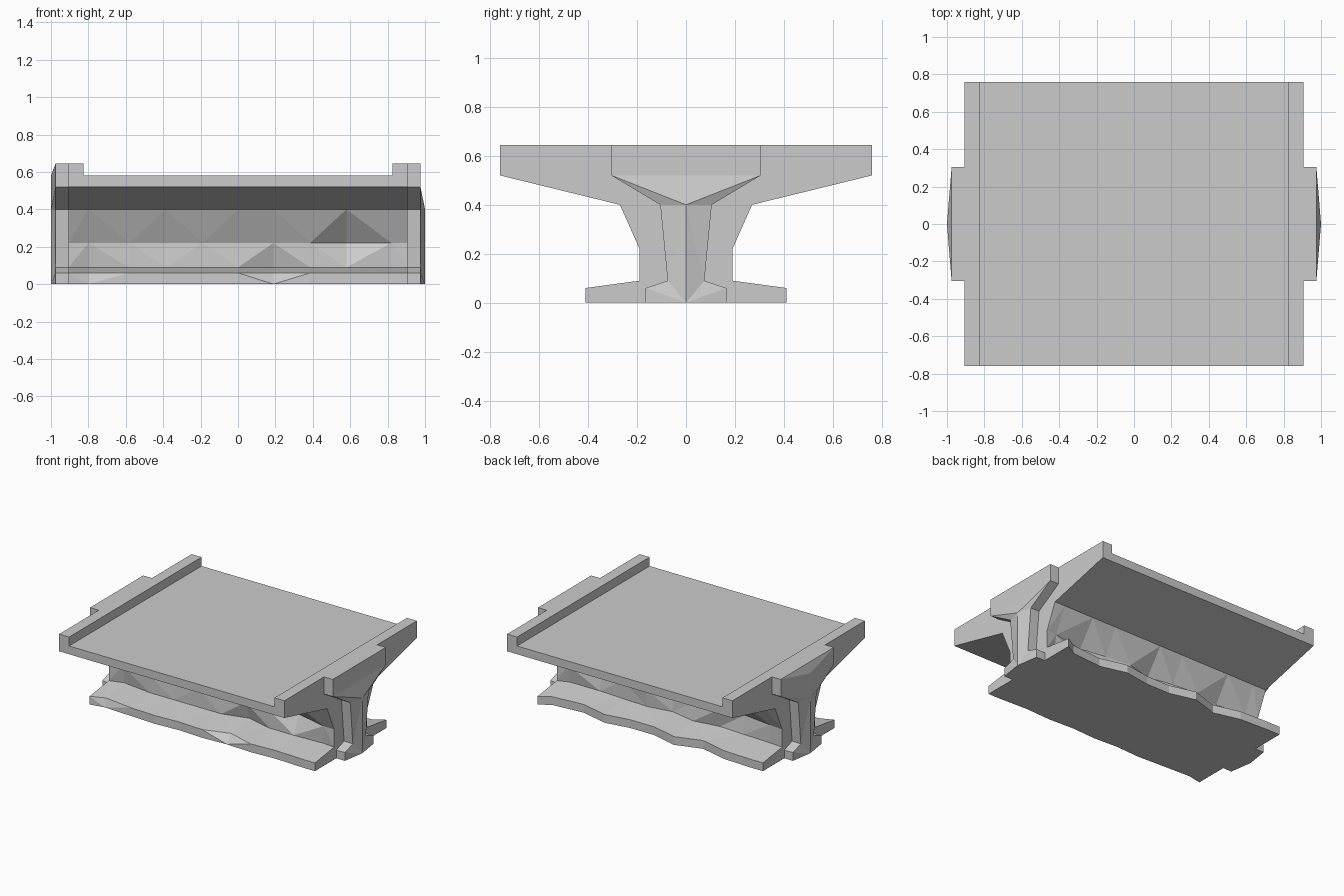
import bpy, bmesh

if "Cube" in bpy.data.objects:
    bpy.data.objects.remove(bpy.data.objects["Cube"])

# stations along the length, and chipped-stone insets (metres inward) at each
XS = [-0.905, -0.80, -0.58, -0.385, -0.19, 0, 0.19, 0.385, 0.58, 0.82, 0.905]
HALF = [(0.76, 0.58), (0.76, 0.52), (0.27, 0.40), (0.19, 0.22),
        (0.19, 0.09), (0.41, 0.06), (0.41, 0.0)]
CHIP = {
    -1: {3: [0, .01, 0, .01, 0, .01, .01, 0, .06, 0, 0],
         4: [0, .03, 0, 0, 0, 0, .05, 0, 0, .01, 0],
         5: [0, .04, .01, 0, .01, 0, .06, 0, .01, 0, 0],
         6: [0, .02, .01, 0, .01, 0, .01, 0, .01, 0, 0]},
    1: {3: [0, .01, .04, 0, .02, .05, 0, .02, .05, .01, 0],
        4: [0, .01, .02, .03, 0, .04, .01, .02, .03, .03, 0],
        5: [0, 0, .01, .06, 0, .05, .05, .02, .07, .05, 0],
        6: [0, 0, .01, .06, 0, .05, .05, .02, .07, .05, 0]},
}


def finish(name, bm):
    bmesh.ops.remove_doubles(bm, verts=bm.verts, dist=1e-5)
    bmesh.ops.recalc_face_normals(bm, faces=bm.faces)
    me = bpy.data.meshes.new(name)
    bm.to_mesh(me)
    bm.free()
    ob = bpy.data.objects.new(name, me)
    bpy.context.collection.objects.link(ob)
    return ob


def box(name, lo, hi):
    bm = bmesh.new()
    bmesh.ops.create_cube(bm, size=1)
    for v in bm.verts:
        v.co = [lo[i] + (v.co[i] + 0.5) * (hi[i] - lo[i]) for i in range(3)]
    return finish(name, bm)


# main body: I-shaped section lofted along x with chipped web and foot
def station(i):
    def side(s):
        return [(XS[i], s * (y - CHIP[s].get(k, [0] * 11)[i]), z)
                for k, (y, z) in enumerate(HALF)]
    return side(1) + side(-1)[::-1]


bm = bmesh.new()
rings = [[bm.verts.new(p) for p in station(i)] for i in range(len(XS))]
n = len(rings[0])
sides = []
for a, b in zip(rings, rings[1:]):
    for j in range(n):
        k = (j + 1) % n
        sides.append(bm.faces.new((a[j], a[k], b[k], b[j])))
bm.faces.new(rings[0])
bm.faces.new(rings[-1])
bmesh.ops.triangulate(bm, faces=sides)
finish("slab_body", bm)

# raised end rims on the slab
for s, nm in ((-1, "left"), (1, "right")):
    x0, x1 = sorted((s * 0.825, s * 0.905))
    box(nm + "_rim", (x0, -0.76, 0.58), (x1, 0.76, 0.645))

# stepped end blocks with a central pointed ridge
END = [(0.305, 0.645), (0.305, 0.52), (0.105, 0.40), (0.075, 0.09),
       (0.165, 0.06), (0.165, 0.0)]


def end_block(name, s, mx, mz):
    bm = bmesh.new()
    P = lambda x, y, z: bm.verts.new((s * x, y, z))
    outlines = []
    for t in (1, -1):
        T, M = P(0.975, 0, 0.645), P(mx, 0, mz)
        R1, R0 = P(1, 0, 0.40), P(1, 0, 0)
        o = [P(0.975, t * y, z) for y, z in END]
        i = [P(0.905, t * y, z) for y, z in END]
        A, B, C, D, E, F = o
        for f in ((T, A, M), (A, B, M), (M, B, R1), (B, C, R1),
                  (C, D, R1), (R1, D, R0), (D, E, R0), (E, F, R0)):
            bm.faces.new(f)
        for k in range(5):
            bm.faces.new((o[k], o[k + 1], i[k + 1], i[k]))
        T2, B2 = P(0.905, 0, 0.645), P(0.905, 0, 0)
        bm.faces.new((T, A, i[0], T2))
        bm.faces.new((R0, F, i[5], B2))
    return finish(name, bm)


end_block("right_end_block", 1, 0.975, 0.52)
end_block("left_end_block", -1, 1.0, 0.58)
